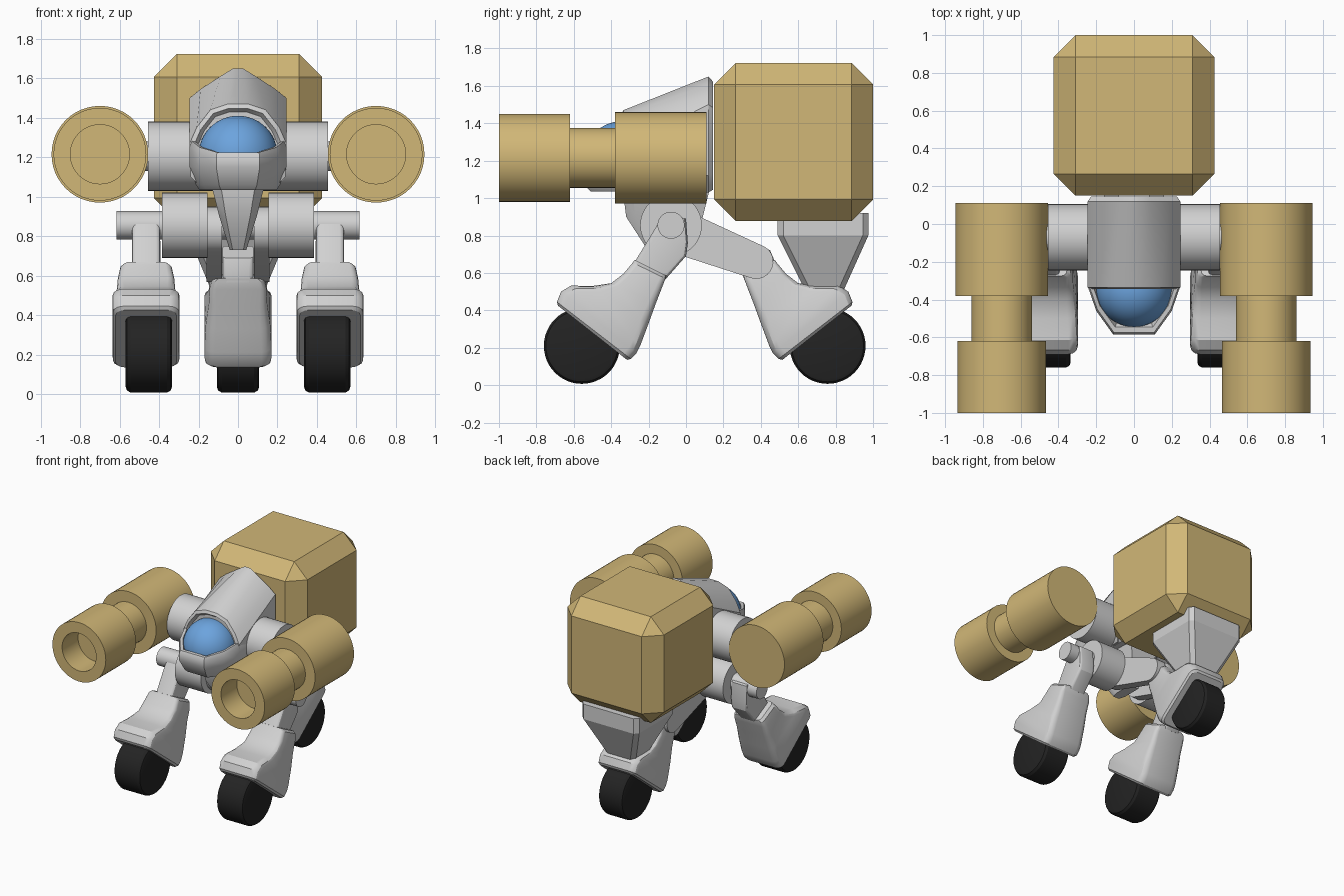
import bpy, bmesh, math

if "Cube" in bpy.data.objects:
    bpy.data.objects.remove(bpy.data.objects["Cube"])


def material(name, rgb):
    m = bpy.data.materials.new(name)
    m.diffuse_color = (*rgb, 1)
    m.use_nodes = True
    m.node_tree.nodes["Principled BSDF"].inputs["Base Color"].default_value = m.diffuse_color
    return m


TAN = material("tan", (0.64, 0.475, 0.185))
GREY = material("light_grey", (0.64, 0.64, 0.64))
BLUE = material("glass_blue", (0.15, 0.37, 0.73))
BLACK = material("tyre_black", (0.017, 0.017, 0.017))


def finish(name, bm, mat, mirror=False, smooth=True):
    bmesh.ops.recalc_face_normals(bm, faces=bm.faces)
    me = bpy.data.meshes.new(name)
    bm.to_mesh(me)
    bm.free()
    me.materials.append(mat)
    ob = bpy.data.objects.new(name, me)
    bpy.context.collection.objects.link(ob)
    if smooth:
        bpy.ops.object.select_all(action='DESELECT')
        ob.select_set(True)
        bpy.context.view_layer.objects.active = ob
        bpy.ops.object.shade_smooth_by_angle(angle=math.radians(30))
    if mirror:
        ob.modifiers.new("mirror", 'MIRROR').use_axis[0] = True
    return ob


def loft(name, rings, mat, mirror=False, smooth=True):
    """Skin a list of equal-length point rings and cap both ends."""
    bm = bmesh.new()
    vs = [[bm.verts.new(p) for p in r] for r in rings]
    n = len(rings[0])
    for a, b in zip(vs, vs[1:]):
        for i in range(n):
            j = (i + 1) % n
            bm.faces.new((a[i], a[j], b[j], b[i]))
    bm.faces.new(vs[0])
    bm.faces.new(vs[-1])
    return finish(name, bm, mat, mirror, smooth)


def lathe(name, axis, centre, profile, mat, mirror=False, n=48):
    """Turn (radius, position) pairs about the x or y axis."""
    rings = []
    for r, p in profile:
        ring = []
        for i in range(n):
            a = 2 * math.pi * i / n
            u, v = centre[0] + r * math.cos(a), centre[1] + r * math.sin(a)
            ring.append((p, u, v) if axis == 'x' else (u, p, v))
        rings.append(ring)
    return loft(name, rings, mat, mirror)


def both_sides(half):
    return half + [(-p[0], *p[1:]) for p in reversed(half)]


# Cargo tank with chamfered edges
bm = bmesh.new()
bmesh.ops.create_cube(bm, size=1)
for v in bm.verts:
    v.co = (v.co.x * 0.85, 0.575 + v.co.y * 0.85, 1.30 + v.co.z * 0.845)
bmesh.ops.bevel(bm, geom=bm.edges[:], offset=0.115, segments=1, affect='EDGES')
finish("cargo_tank", bm, TAN, smooth=False)

# Side cannons with hollow muzzles
lathe("cannon", 'y', (0.70, 1.215),
      [(0.245, 0.11), (0.245, -0.38), (0.16, -0.38), (0.16, -0.62),
       (0.235, -0.62), (0.235, -1.0), (0.15, -1.0), (0.15, -0.8)], TAN, True)

# Shoulder drum, cannon pins, hip drums and axle
lathe("shoulder_drum", 'x', (-0.07, 1.205), [(0.175, -0.455), (0.175, 0.455)], GREY)
lathe("cannon_pin", 'x', (-0.07, 1.205), [(0.075, 0.44), (0.075, 0.55)], GREY, True)
lathe("hip_drum", 'x', (-0.08, 0.855), [(0.165, 0.155), (0.165, 0.385)], GREY, True)
lathe("hip_axle", 'x', (-0.08, 0.855), [(0.072, -0.615), (0.072, 0.615)], GREY)

# Cockpit hood, lofted front to back
front = [(0.05, 1.47), (0.14, 1.44), (0.21, 1.35), (0.245, 1.27), (0.24, 1.10), (0.18, 1.04)]
back = [(0.025, 1.65), (0.09, 1.61), (0.19, 1.545), (0.245, 1.50), (0.245, 1.12), (0.18, 1.03)]


def hood_ring(y, half, s=1.0):
    return both_sides([(x * s, y, 1.25 + (z - 1.25) * s) for x, z in half])


loft("cockpit_hood", [hood_ring(-0.32, front, 0.82), hood_ring(-0.345, front, 0.9),
                      hood_ring(-0.335, front), hood_ring(0.12, back),
                      hood_ring(0.145, back, 0.93)], GREY)

# Jaw under the canopy, with a raised rim
jaw = [(0.11, -0.585), (0.20, -0.46), (0.245, -0.33), (0.245, 0.10)]
rim = [1.225, 1.25, 1.285, 1.285]


def jaw_ring(s, heights):
    return both_sides([(x * s, -0.2 + (y + 0.2) * s, z) for (x, y), z in zip(jaw, heights)])


loft("cockpit_jaw", [jaw_ring(0.85, [1.20] * 4), jaw_ring(0.9, rim), jaw_ring(0.97, rim),
                     jaw_ring(1.0, [z - 0.025 for z in rim]), jaw_ring(1.0, [1.15] * 4),
                     jaw_ring(0.87, [1.06] * 4), jaw_ring(0.8, [1.035] * 4)], GREY)

# Glass canopy dome
bm = bmesh.new()
bmesh.ops.create_uvsphere(bm, u_segments=48, v_segments=32, radius=0.2)
bmesh.ops.delete(bm, geom=[v for v in bm.verts if v.co.z < -0.03], context='VERTS')
bmesh.ops.translate(bm, verts=bm.verts, vec=(0, -0.345, 1.21))
finish("canopy", bm, BLUE)

# Tapered neck below the cockpit
neck = []
for z, w, y0, y1 in [(1.10, 0.15, -0.34, 0.14), (1.02, 0.125, -0.335, 0.12),
                     (0.90, 0.095, -0.32, 0.09), (0.73, 0.042, -0.21, 0.0)]:
    neck.append(both_sides([(w * 0.65, y0, z), (w, y0 + 0.05, z), (w, y1, z)]))
loft("neck", neck, GREY)

# Rear fork prongs from the hip to the rear leg pivot
outline = []
for cy, cz, r, start in [(-0.06, 0.83, 0.12, 70), (0.375, 0.66, 0.092, 250)]:
    for i in range(13):
        a = math.radians(start + 15 * i)
        outline.append((cy + r * math.cos(a), cz + r * math.sin(a)))
loft("rear_fork", [[(x, y, z) for y, z in outline] for x in (0.08, 0.16)], GREY, True)


# Legs: rounded cross-sections from the fender rim up to the pivot
def section(cx, f, b, hw, flip, c=0.3):
    length = math.dist(f, b) / 2
    k = min(c * hw, c * length)
    corners = [(1, 1), (-1, 1), (-1, -1), (1, -1)]
    ring = []
    for q, (sx, su) in enumerate(corners):
        for i in range(4):
            a = math.radians(45 + 90 * q - 45 + 30 * i)
            x = sx * (hw - k) + k * math.cos(a)
            t = (su * (length - k) + k * math.sin(a)) / length
            y = (f[0] + b[0]) / 2 + t * (f[0] - b[0]) / 2
            z = (f[1] + b[1]) / 2 + t * (f[1] - b[1]) / 2
            ring.append((cx + x, 0.2 - y if flip else y, z))
    return ring


FENDER = [((-0.685, 0.425), (-0.315, 0.135), 0.155), ((-0.69, 0.445), (-0.295, 0.14), 0.168),
          ((-0.668, 0.50), (-0.265, 0.17), 0.17), ((-0.615, 0.532), (-0.245, 0.21), 0.17),
          ((-0.50, 0.53), (-0.20, 0.33), 0.163), ((-0.40, 0.545), (-0.16, 0.44), 0.148),
          ((-0.335, 0.595), (-0.125, 0.53), 0.143), ((-0.285, 0.655), (-0.11, 0.57), 0.13),
          ((-0.275, 0.67), (-0.105, 0.585), 0.11)]
FRONT_SHANK = [((-0.28, 0.65), (-0.11, 0.565), 0.072), ((-0.20, 0.78), (0.0, 0.69), 0.072),
               ((-0.14, 0.88), (0.01, 0.76), 0.070), ((-0.11, 0.92), (0.0, 0.89), 0.068)]
REAR_SHANK = [((-0.28, 0.65), (-0.11, 0.565), 0.078), ((-0.25, 0.72), (-0.10, 0.62), 0.078),
              ((-0.20, 0.75), (-0.11, 0.69), 0.078)]

for name, cx, shank, flip in [("front", 0.466, FRONT_SHANK, False), ("rear", 0.0, REAR_SHANK, True)]:
    mirror = not flip
    loft(name + "_fender", [section(cx, f, b, w, flip) for f, b, w in FENDER], GREY, mirror)
    loft(name + "_shank", [section(cx, f, b, w, flip) for f, b, w in shank], GREY, mirror)
    # Wheel with a rounded tread edge
    wx, hw = (0.452, 0.117) if mirror else (0.0, 0.107)
    lathe(name + "_wheel", 'x', (0.757 if flip else -0.557, 0.21),
          [(0.175, wx - hw), (0.192, wx - hw + 0.006), (0.203, wx - hw + 0.025),
           (0.203, wx + hw - 0.025), (0.192, wx + hw - 0.006), (0.175, wx + hw)], BLACK, mirror)

# Tank support funnel over the rear leg
funnel = []
for z, w, y0, y1 in [(0.92, 0.25, 0.49, 0.975), (0.80, 0.25, 0.49, 0.975), (0.50, 0.125, 0.64, 0.84)]:
    funnel.append(both_sides([(w - 0.03, y0, z), (w, y0 + 0.03, z), (w, y1 - 0.03, z), (w - 0.03, y1, z)]))
loft("tank_support", funnel, GREY, smooth=False)
